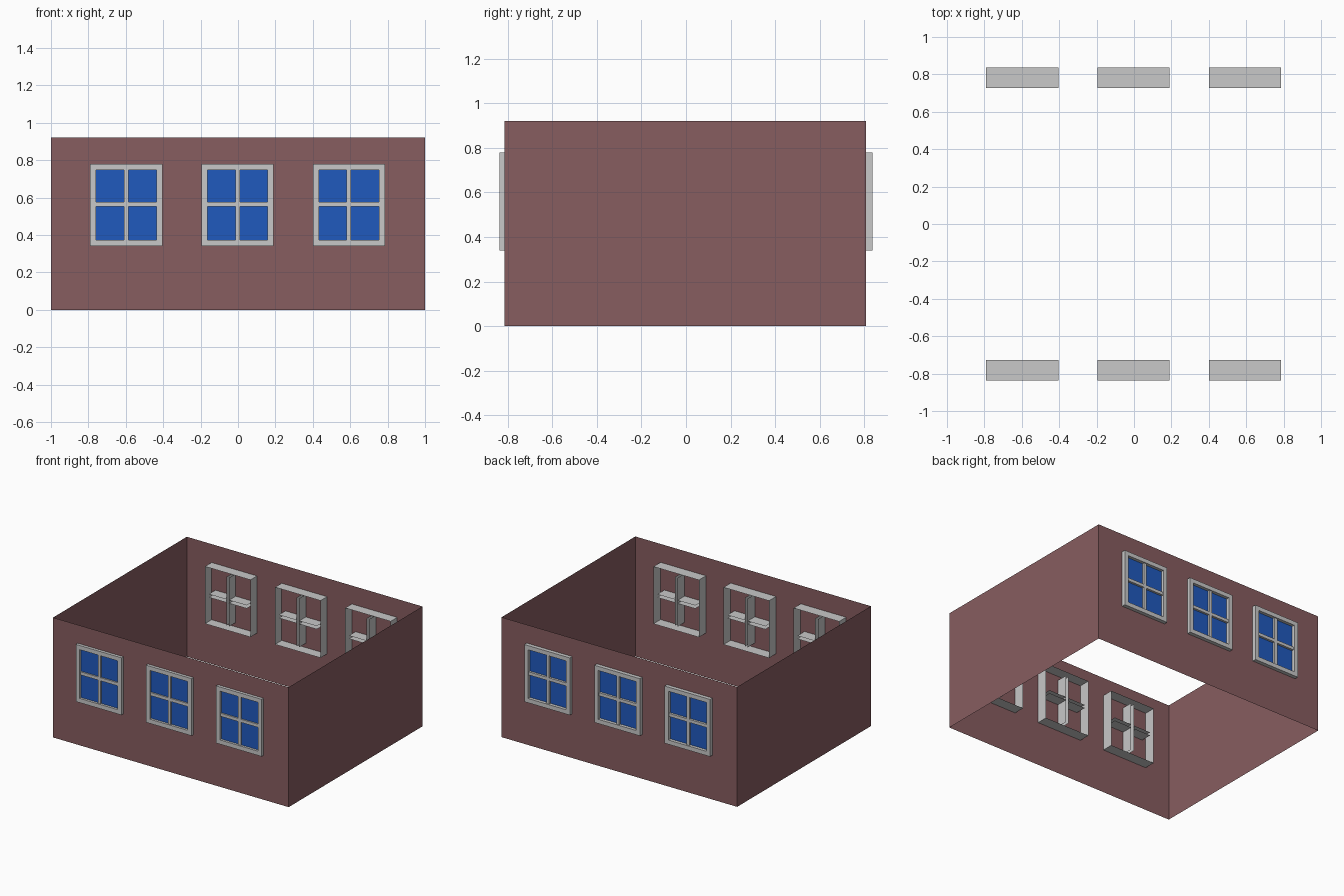
import bpy, bmesh

if "Cube" in bpy.data.objects:
    bpy.data.objects.remove(bpy.data.objects["Cube"])

def material(name, rgb):
    m = bpy.data.materials.new(name)
    m.diffuse_color = (*rgb, 1)
    m.use_nodes = True
    m.node_tree.nodes["Principled BSDF"].inputs["Base Color"].default_value = m.diffuse_color
    return m

BRICK = material("brick red", (0.242, 0.109, 0.117))
GREY = material("frame grey", (0.578, 0.578, 0.578))
BLUE = material("glass blue", (0.0144, 0.102, 0.515))

def finish(bm, name, mat):
    bmesh.ops.remove_doubles(bm, verts=bm.verts, dist=1e-5)
    me = bpy.data.meshes.new(name)
    bm.to_mesh(me)
    bm.free()
    me.materials.append(mat)
    bpy.context.collection.objects.link(bpy.data.objects.new(name, me))

def quad(bm, *pts):
    bm.faces.new([bm.verts.new(p) for p in pts])

def front_rect(bm, x0, x1, z0, z1, y, s):
    pts = [(x0, y, z0), (x1, y, z0), (x1, y, z1), (x0, y, z1)]
    quad(bm, *(pts if s < 0 else pts[::-1]))

def side_x(bm, x, z0, z1, ya, yb, s):
    # sheet facing s along x
    pts = [(x, min(ya, yb), z0), (x, max(ya, yb), z0),
           (x, max(ya, yb), z1), (x, min(ya, yb), z1)]
    quad(bm, *(pts if s > 0 else pts[::-1]))

def side_z(bm, z, x0, x1, ya, yb, s):
    # sheet facing s along z
    a, b = min(ya, yb), max(ya, yb)
    pts = [(x0, a, z), (x1, a, z), (x1, b, z), (x0, b, z)]
    quad(bm, *(pts if s > 0 else pts[::-1]))

# walls: open sheet box without floor or roof
Y0, Y1, H = -0.814, 0.808, 0.92
bm = bmesh.new()
front_rect(bm, -1, 1, 0, H, Y0, -1)
front_rect(bm, -1, 1, 0, H, Y1, 1)
side_x(bm, -1, 0, H, Y0, Y1, -1)
side_x(bm, 1, 0, H, Y0, Y1, 1)
finish(bm, "walls", BRICK)

# windows: open-backed frames that pass through the wall
HW, IW, BAR = 0.193, 0.161, 0.012        # half widths: frame, opening, bar
ZB, ZT, IB, IT, ZM = 0.34, 0.779, 0.373, 0.747, 0.563
for s, side in ((-1, "front"), (1, "back")):
    yo, yi = s * 0.837, s * 0.728        # outer and inner depth of frame
    yb = s * 0.830                       # face of the glazing bars
    wall = Y0 if s < 0 else Y1
    yg = wall + s * 0.005                # glass
    for i in range(3):
        cx = -0.002 + (i - 1) * 0.595
        l, r, il, ir = cx - HW, cx + HW, cx - IW, cx + IW
        # frame ring
        bm = bmesh.new()
        front_rect(bm, l, il, ZB, ZT, yo, s)
        front_rect(bm, ir, r, ZB, ZT, yo, s)
        front_rect(bm, il, ir, ZB, IB, yo, s)
        front_rect(bm, il, ir, IT, ZT, yo, s)
        for x, d in ((l, -1), (r, 1)):
            side_x(bm, x, ZB, ZT, yo, yi, d)
        for z, d in ((ZB, -1), (ZT, 1)):
            side_z(bm, z, l, r, yo, yi, d)
        for x, d in ((il, 1), (ir, -1)):
            side_x(bm, x, IB, IT, yo, wall, d)
        for z, d in ((IB, 1), (IT, -1)):
            side_z(bm, z, il, ir, yo, wall, d)
        finish(bm, f"{side}_window_frame_{i + 1}", GREY)

        # glazing bars
        bm = bmesh.new()
        front_rect(bm, cx - BAR, cx + BAR, IB, IT, yb, s)
        for d in (-1, 1):
            side_x(bm, cx + d * BAR, IB, IT, yb, yi, d)
        for x0, x1 in ((il, cx - BAR), (cx + BAR, ir)):
            front_rect(bm, x0, x1, ZM - BAR, ZM + BAR, yb, s)
            for d in (-1, 1):
                side_z(bm, ZM + d * BAR, x0, x1, yb, yi, d)
        finish(bm, f"{side}_window_bars_{i + 1}", GREY)

        # glass
        bm = bmesh.new()
        front_rect(bm, il, ir, IB, IT, yg, s)
        finish(bm, f"{side}_window_glass_{i + 1}", BLUE)
